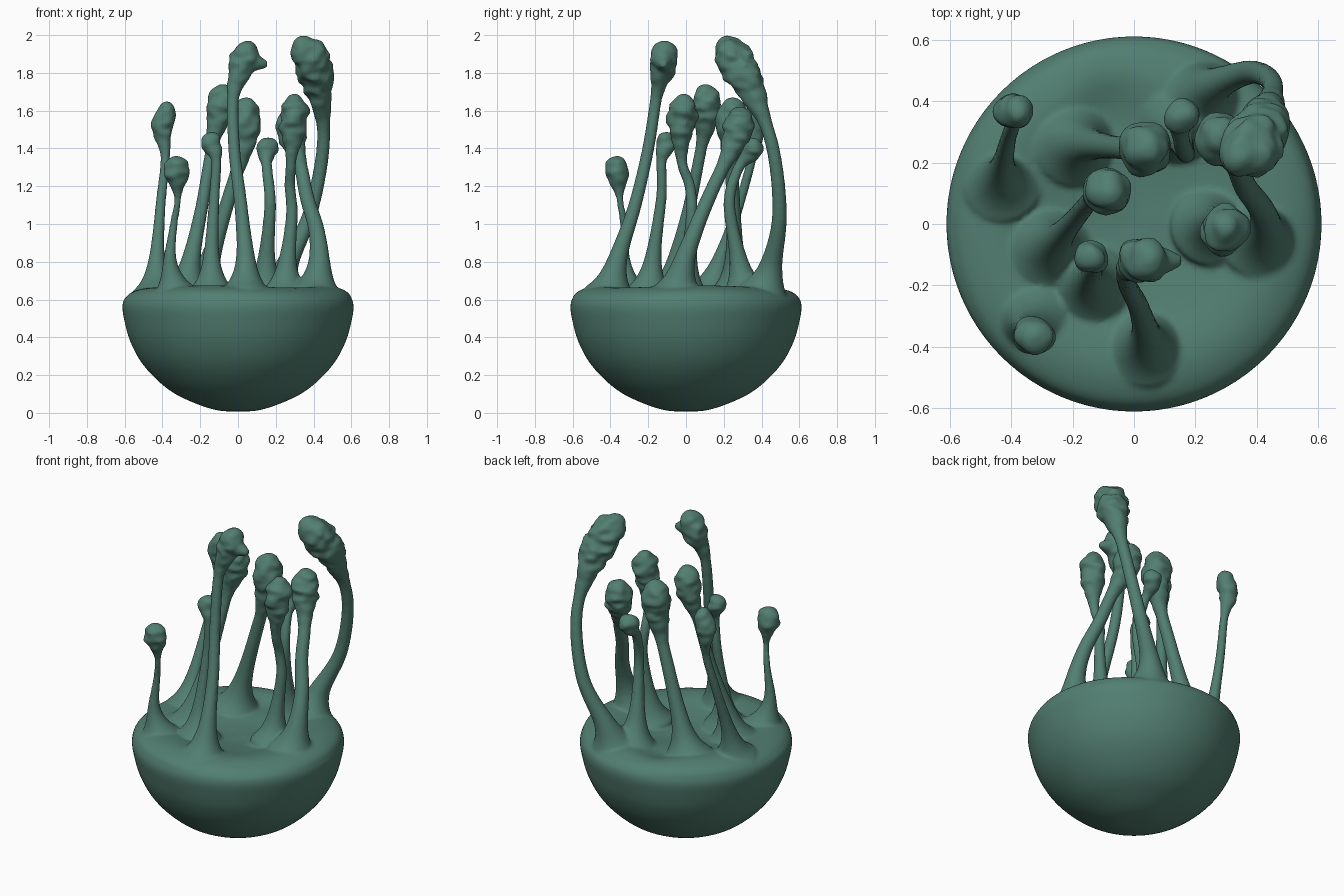
import bpy, bmesh, math
from mathutils import Vector, noise

if "Cube" in bpy.data.objects:
    bpy.data.objects.remove(bpy.data.objects["Cube"])

parts = []


def skin_rings(rings, name):
    """Closed skin over a list of vertex rings, capped at both ends."""
    bm = bmesh.new()
    rows = [[bm.verts.new(p) for p in ring] for ring in rings]
    n = len(rows[0])
    for a, b in zip(rows, rows[1:]):
        for i in range(n):
            j = (i + 1) % n
            bm.faces.new((a[i], a[j], b[j], b[i]))
    bm.faces.new(rows[0][::-1])
    bm.faces.new(rows[-1])
    bmesh.ops.recalc_face_normals(bm, faces=bm.faces)
    me = bpy.data.meshes.new(name)
    bm.to_mesh(me)
    bm.free()
    ob = bpy.data.objects.new(name, me)
    bpy.context.collection.objects.link(ob)
    parts.append(ob)


def spline(pts, steps=14):
    """Catmull-Rom curve through the points."""
    P = [Vector(p) for p in pts]
    P = [2 * P[0] - P[1]] + P + [2 * P[-1] - P[-2]]
    out = []
    for a, b, c, d in zip(P, P[1:], P[2:], P[3:]):
        for k in range(steps):
            t = k / steps
            out.append(0.5 * (2 * b + (c - a) * t + (2 * a - 5 * b + 4 * c - d) * t * t
                              + (3 * b - a - 3 * c + d) * t ** 3))
    return out + [P[-2]]


def stalk(name, pts, r, head, length):
    """Stalk with flared root and a wrinkled bulb at the tip."""
    path = spline(pts)
    dist = [0.0]
    for a, b in zip(path[::-1], path[-2::-1]):
        dist.append(dist[-1] + (b - a).length)
    dist.reverse()
    # extra samples close to the tip give it a round end
    last, before = path[-1], path[-2]
    for f in (0.6, 0.85, 0.97):
        path.insert(-1, before.lerp(last, f))
        dist.insert(-1, (before - last).length * (1 - f))
    rings, u = [], Vector((1, 0, 0))
    for i, (p, d) in enumerate(zip(path, dist)):
        tan = (path[min(i + 1, len(path) - 1)] - path[max(i - 1, 0)]).normalized()
        u = (u - tan * u.dot(tan)).normalized()
        v = tan.cross(u)
        t = d / length
        h = max(p.z - 0.64, 0)
        rad = r + 0.085 * math.exp(-h / 0.08) + 0.022 * math.exp(-h / 0.3)
        wrinkle = 0.0
        if t < 1:
            wrinkle = 0.3 * min(1, (1 - t) * 2)
            if t < 0.3:
                rad = head * max(0.12, math.sqrt(max(0, 1 - (1 - t / 0.3) ** 2)))
            else:
                k = (t - 0.3) / 0.7
                k = k * k * (3 - 2 * k)
                rad = head * (1 - k) + rad * k
        ring = []
        for s in range(24):
            a = 2 * math.pi * s / 24
            off = u * math.cos(a) + v * math.sin(a)
            q = p + off * rad
            n = noise.noise(Vector((q.x * 15, q.y * 15, q.z * 28)))
            ring.append(q + off * rad * wrinkle * n)
        rings.append(ring)
    skin_rings(rings, name)


# Rounded bowl with a shallow, uneven dished top
profile = [(0.01, 0, 0.006), (0.11, 0, 0.014), (0.22, 0, 0.048), (0.34, 0, 0.105), (0.44, 0, 0.185),
           (0.52, 0, 0.28), (0.575, 0, 0.39), (0.604, 0, 0.5), (0.612, 0, 0.57), (0.592, 0, 0.62),
           (0.55, 0, 0.65), (0.48, 0, 0.668), (0.40, 0, 0.664), (0.3, 0, 0.642), (0.15, 0, 0.618),
           (0.01, 0, 0.612)]
bowl = []
for i, p in enumerate(spline(profile, 6)):
    ring = []
    for s in range(96):
        a = 2 * math.pi * s / 96
        x, y, z = p.x * math.cos(a), p.x * math.sin(a), p.z
        if i > 52:
            z += 0.012 * math.sin(3 * a + 1) * p.x
            z -= 0.03 * math.exp(-((x + .08) ** 2 + (y - .38) ** 2) / 0.012)
        ring.append((x, y, z))
    bowl.append(ring)
skin_rings(bowl, "bowl")

# Ten stalks: path, stalk radius, bulb radius, bulb length
stalk("left_back_stalk", [(-.43, .12, .6), (-.43, .18, .8), (-.41, .28, 1.1), (-.385, .35, 1.35),
                          (-.40, .37, 1.5), (-.37, .36, 1.65)], .022, .058, .32)
stalk("centre_back_stalk", [(-.2, .26, .6), (-.15, .26, .8), (-.06, .25, 1.1), (.02, .24, 1.38),
                            (.05, .25, 1.67)], .033, .085, .42)
stalk("tallest_stalk", [(.22, .4, .6), (.26, .45, .78), (.38, .495, 1.05), (.45, .46, 1.4),
                        (.435, .36, 1.68), (.39, .26, 1.86), (.32, .19, 1.985)], .033, .098, .58)
stalk("right_stalk", [(.41, -.05, .6), (.43, -.01, .8), (.415, .05, .97), (.365, .12, 1.14),
                      (.335, .19, 1.29), (.29, .26, 1.45), (.27, .3, 1.62)], .034, .08, .36)
stalk("right_centre_stalk", [(.25, -.01, .6), (.26, .01, .78), (.285, .03, 1.05), (.275, .02, 1.2),
                             (.28, -.02, 1.32), (.29, -.025, 1.47), (.30, -.01, 1.69)], .025, .078, .38)
stalk("small_back_stalk", [(.15, .32, .6), (.15, .28, .8), (.17, .23, 1.1), (.155, .27, 1.28),
                           (.15, .34, 1.38), (.19, .37, 1.45)], .026, .055, .18)
stalk("short_front_stalk", [(-.33, -.31, .6), (-.36, -.33, .8), (-.34, -.33, 1.0), (-.32, -.35, 1.13),
                            (-.33, -.37, 1.36)], .013, .068, .24)
stalk("left_front_stalk", [(-.14, -.2, .6), (-.14, -.17, .85), (-.125, -.13, 1.15), (-.115, -.13, 1.33),
                           (-.14, -.11, 1.42), (-.18, -.12, 1.47)], .024, .056, .17)
stalk("left_centre_stalk", [(-.28, -.08, .6), (-.25, -.05, .8), (-.19, .02, 1.1), (-.14, .08, 1.4),
                            (-.10, .11, 1.58), (-.07, .1, 1.74)], .029, .076, .36)
stalk("tall_front_stalk", [(.04, -.41, .6), (.04, -.36, .82), (.015, -.27, 1.1), (-.02, -.2, 1.4),
                           (-.025, -.155, 1.68), (.02, -.12, 1.83), (.065, -.11, 1.97)], .03, .074, .34)

# Torn lip beside the tall front bulb
lip = [(.06, -.12, 1.86), (.11, -.12, 1.855), (.155, -.12, 1.845)]
skin_rings([[(x, y + .05 * w * math.cos(a), z + .05 * w * math.sin(a))
             for a in [i * math.pi / 8 for i in range(16)]]
            for (x, y, z), w in zip(lip, (1.1, .8, .35))], "torn_lip")

# Fuse everything into one smooth organic skin
for ob in parts:
    ob.select_set(True)
bpy.context.view_layer.objects.active = parts[0]
bpy.ops.object.join()
body = bpy.context.object
body.name = "bowl_with_stalks"
rm = body.modifiers.new("fuse", 'REMESH')
rm.mode = 'VOXEL'
rm.voxel_size = 0.0095
rm.use_smooth_shade = True
sm = body.modifiers.new("soften", 'SMOOTH')
sm.factor = 0.5
sm.iterations = 6

mat = bpy.data.materials.new("green_skin")
mat.diffuse_color = (0.085, 0.21, 0.165, 1)
mat.use_nodes = True
mat.node_tree.nodes["Principled BSDF"].inputs["Base Color"].default_value = mat.diffuse_color
body.data.materials.append(mat)
